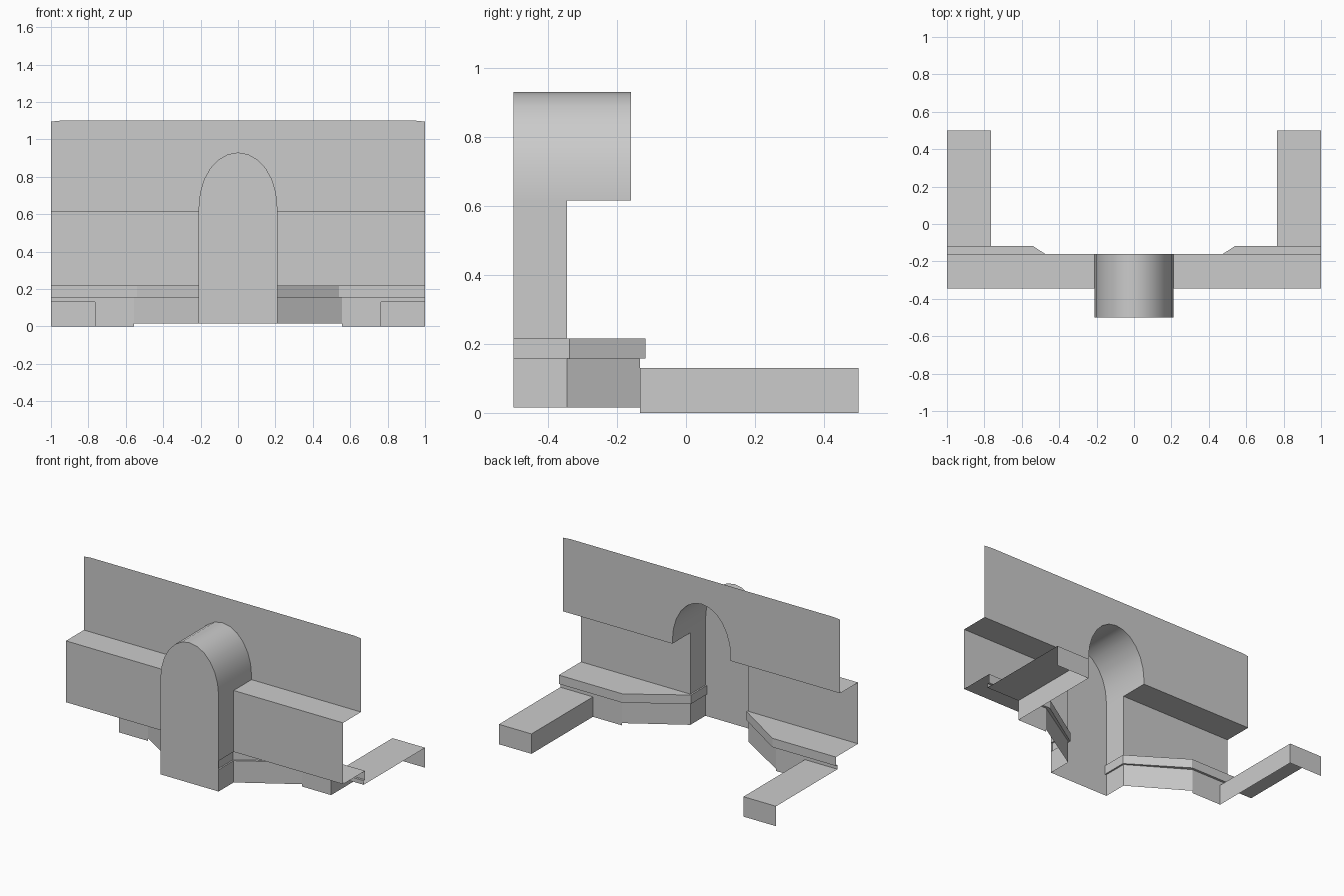
import bpy, math

if "Cube" in bpy.data.objects:
    bpy.data.objects.remove(bpy.data.objects["Cube"])

W = 0.21                      # niche half width
BACK, WALL, PANEL = -0.50, -0.345, -0.16
SILL, SHELF, LIP = 0.615, 0.215, 0.157


def make(name, faces, mirror=False, smooth=None):
    """Build one object from polygons given as lists of points, sharing equal points."""
    index, verts, polys = {}, [], []
    for face in faces:
        poly = []
        for p in face:
            key = tuple(round(c, 4) for c in p)
            if key not in index:
                index[key] = len(verts)
                verts.append(key)
            poly.append(index[key])
        polys.append(poly)
    mesh = bpy.data.meshes.new(name)
    mesh.from_pydata(verts, [], polys)
    mesh.update()
    ob = bpy.data.objects.new(name, mesh)
    bpy.context.collection.objects.link(ob)
    if smooth:
        bpy.ops.object.select_all(action='DESELECT')
        ob.select_set(True)
        bpy.context.view_layer.objects.active = ob
        bpy.ops.object.shade_smooth_by_angle(angle=math.radians(smooth))
    if mirror:
        ob.modifiers.new("mirror", 'MIRROR').use_mirror_merge = False
    return ob


def strip(a, b):
    """Quads between two equally long rows of points."""
    return [[a[i], b[i], b[i + 1], a[i + 1]] for i in range(len(a) - 1)]


def row(path, z):
    return [(x, y, z) for x, y in path]


# Arch outline, right to left
arch = [(W * math.cos(math.pi * i / 12), 0.64 + 0.29 * math.sin(math.pi * i / 12))
        for i in range(13)]
outline = [(W, SILL)] + arch + [(-W, SILL)]

# Upper wall panel with the arched opening
panel = []
for s in (1, -1):
    half = outline[:8] if s == 1 else outline[::-1][:8]
    low = [(x, PANEL, z) for x, z in half]
    side = [(s, PANEL, z) for x, z in half]
    panel += strip(low, side)
    panel.append([low[-1], side[-1], (s, PANEL, 1.095), (s * 0.95, PANEL, 1.1), (0, PANEL, 1.1)])
make("upper_wall", panel)

# Lower wall and the sill above it
make("lower_wall_and_sill", strip(
    [(W, WALL, SHELF), (W, WALL, SILL), (W, PANEL, SILL)],
    [(1, WALL, SHELF), (1, WALL, SILL), (1, PANEL, SILL)]), mirror=True)

# Niche: vault, jambs and closed far face
vault = strip([(x, BACK, z) for x, z in outline], [(x, PANEL, z) for x, z in outline])
for s in (1, -1):
    x = s * W
    vault.append([(x, BACK, SHELF), (x, WALL, SHELF), (x, WALL, SILL), (x, BACK, SILL)])
make("niche_vault", vault, smooth=30)
make("niche_far_face", [[(x, BACK, z) for x, z in [(W, 0.015)] + outline + [(-W, 0.015)]]])

# Plinth plan lines: the trim lip stands slightly proud of the base
lip = [(1, -0.118), (0.54, -0.118), (0.20, -0.338), (0.20, BACK)]
base = [(1, -0.133), (0.765, -0.133), (0.555, -0.133), (W, WALL), (W, BACK)]
under = [base[0], base[2], base[3], base[4]]

# Shelf and trim
make("plinth_shelf", [row(lip + [(W, BACK), (W, WALL), (1, WALL)], SHELF)], mirror=True)
make("plinth_trim", strip(row(lip, SHELF), row(lip, LIP)) +
     strip(row(lip, LIP), row(under, LIP)), mirror=True)

# Base under the trim, stepping down to the floor near the bench
make("plinth_base",
     strip(row(base[:2], LIP), row(base[:2], 0.13)) +
     strip(row(base[1:3], LIP), row(base[1:3], 0)) +
     strip(row(base[2:], LIP), row(base[2:], 0.015)), mirror=True, smooth=40)

# Side kerbs, open on the outside and below
a, b, f, t = 0.765, -0.133, 0.5, 0.13
make("side_kerb", [
    [(a, b, t), (1, b, t), (1, f, t), (a, f, t)],
    [(a, b, 0), (a, b, t), (a, f, t), (a, f, 0)],
    [(a, f, 0), (a, f, t), (1, f, t), (1, f, 0)]], mirror=True)
